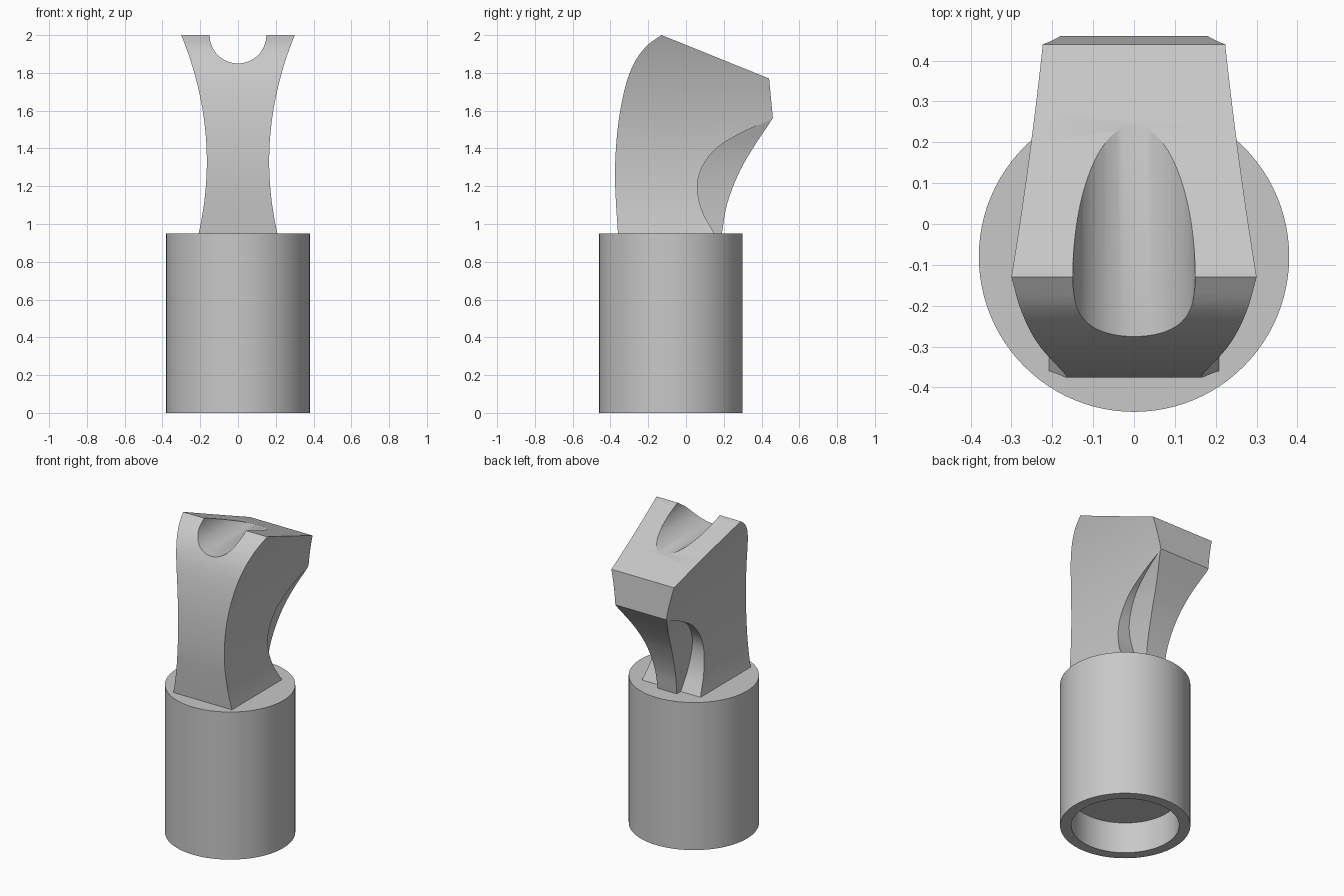
import bpy, bmesh, math

if "Cube" in bpy.data.objects:
    bpy.data.objects.remove(bpy.data.objects["Cube"], do_unlink=True)

grey = bpy.data.materials.new("plain grey")
grey.use_nodes = True
grey.diffuse_color = (0.58, 0.58, 0.58, 1)
grey.node_tree.nodes["Principled BSDF"].inputs["Base Color"].default_value = grey.diffuse_color


def curve(points, z):
    """Smooth value at height z through (z, value) points."""
    n = len(points)

    def slope(i):
        a, b = points[max(i - 1, 0)], points[min(i + 1, n - 1)]
        return (b[1] - a[1]) / (b[0] - a[0])
    i = 0
    while i < n - 2 and z > points[i + 1][0]:
        i += 1
    (z0, v0), (z1, v1) = points[i], points[i + 1]
    d = z1 - z0
    t = min(max((z - z0) / d, 0), 1)
    return ((2*t**3 - 3*t**2 + 1) * v0 + (t**3 - 2*t**2 + t) * d * slope(i)
            + (3*t**2 - 2*t**3) * v1 + (t**3 - t**2) * d * slope(i + 1))


def make(name, bm):
    bmesh.ops.recalc_face_normals(bm, faces=bm.faces)
    mesh = bpy.data.meshes.new(name)
    bm.to_mesh(mesh)
    bm.free()
    mesh.materials.append(grey)
    ob = bpy.data.objects.new(name, mesh)
    bpy.context.collection.objects.link(ob)
    return ob


def loft(name, sections, cap=True, closed=False):
    bm = bmesh.new()
    rings = [[bm.verts.new(p) for p in s] for s in sections]
    pairs = list(zip(rings, rings[1:]))
    if closed:
        pairs.append((rings[-1], rings[0]))
    for a, b in pairs:
        for i in range(len(a)):
            j = (i + 1) % len(a)
            bm.faces.new((a[i], a[j], b[j], b[i]))
    if cap:
        bm.faces.new(rings[0])
        bm.faces.new(rings[-1])
    return make(name, bm)


def rows(a, b, n):
    return [a + (b - a) * i / n for i in range(n + 1)]


def activate(ob):
    bpy.ops.object.select_all(action='DESELECT')
    ob.select_set(True)
    bpy.context.view_layer.objects.active = ob


def cut(target, cutter):
    cutter.hide_render = True
    activate(target)
    mod = target.modifiers.new("cut", 'BOOLEAN')
    mod.operation = 'DIFFERENCE'
    mod.solver = 'EXACT'
    mod.object = cutter
    bpy.ops.object.modifier_apply(modifier=mod.name)
    bpy.data.objects.remove(cutter, do_unlink=True)


# Outline curves of the head, by height
TOP, LIP, CHIN, BASE = 2.0, 1.77, 1.56, 0.95
FRONT = [(0.95, -0.36), (1.1, -0.37), (1.25, -0.376), (1.4, -0.371), (1.55, -0.356),
         (1.7, -0.328), (1.8, -0.298), (1.88, -0.258), (1.95, -0.2), (2.0, -0.13)]
BACK = [(0.95, 0.19), (1.1, 0.216), (1.27, 0.28), (1.41, 0.36), (1.56, 0.46)]
RECESS = [(0.95, 0.15), (1.07, 0.085), (1.2, 0.06), (1.3, 0.085), (1.4, 0.16),
          (1.46, 0.25), (1.51, 0.35), (1.56, 0.47)]
WEB = [(0.95, 0.068), (1.1, 0.075), (1.25, 0.092), (1.4, 0.125), (1.56, 0.184)]


def half_width(z):
    return 0.165 + (z - 1.33) ** 2 / 3.32


def back(z):
    if z <= CHIN:
        return curve(BACK, z)
    if z <= LIP:
        return 0.46 - 0.02 * (z - CHIN) / (LIP - CHIN)
    return 0.44 - 0.569 * (z - LIP) / (TOP - LIP)


# Head: hourglass block with a bowed front, overhanging back and sloped top
levels = rows(BASE, CHIN, 20) + rows(CHIN, LIP, 6)[1:] + rows(LIP, TOP, 14)[1:]
sections = []
for z in levels:
    w, f, b = half_width(z), curve(FRONT, z), back(z)
    sections.append([(-w, f, z), (w, f, z), (w, b, z), (-w, b, z)])
head = loft("head", sections)

# Recesses on both sides of the rear web
for side in (-1, 1):
    sections = []
    for z in [BASE - 0.05] + rows(BASE, CHIN, 24):
        w, y = curve(WEB, z), curve(RECESS, z)
        sections.append([(side * w, y, z), (side * 0.5, y, z),
                         (side * 0.5, 0.7, z), (side * w, 0.7, z)])
    cut(head, loft("recess_cutter", sections))

# Round trough along the top
ring = [(0.15 * math.cos(math.tau * i / 64), 0.15 * math.sin(math.tau * i / 64)) for i in range(64)]
cut(head, loft("trough_cutter", [[(x, y, TOP + z) for x, z in ring] for y in (-0.7, 0.7)]))

# Cylindrical socket, open below with a shallow bore
SEG = 96
profile = [(0.315, 0.2), (0.315, 0), (0.38, 0), (0.38, BASE)]
bm = bmesh.new()
rings = [[bm.verts.new((r * math.cos(math.tau * i / SEG), r * math.sin(math.tau * i / SEG) - 0.08, z))
          for i in range(SEG)] for r, z in profile]
for a, b in zip(rings, rings[1:]):
    for i in range(SEG):
        j = (i + 1) % SEG
        bm.faces.new((a[i], a[j], b[j], b[i]))
bm.faces.new(rings[0])
bm.faces.new(rings[-1])
socket = make("socket", bm)

for ob in (head, socket):
    activate(ob)
    bpy.ops.object.shade_smooth_by_angle(angle=math.radians(25))
